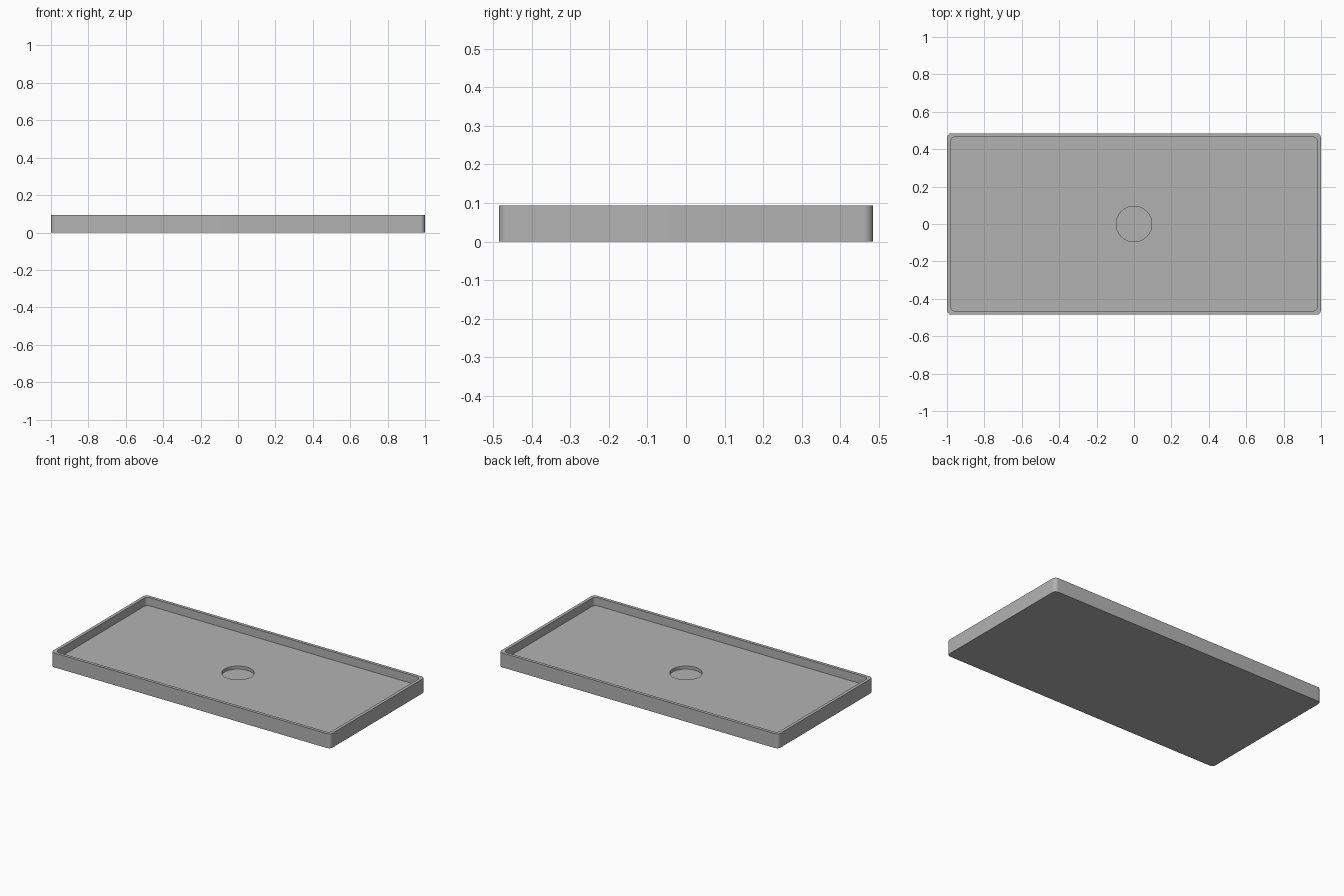
import bpy
import bmesh
from math import cos, sin, pi, radians

cube = bpy.data.objects.get("Cube")
if cube:
    bpy.data.objects.remove(cube, do_unlink=True)

HALF_X, HALF_Y, HEIGHT = 1.0, 0.485, 0.093
WALL, FLOOR, RECESS = 0.02, 0.04, 0.02
CORNER, HOLE_RADIUS = 0.025, 0.095
STEPS = 12  # points per quarter turn

grey = bpy.data.materials.new("plain grey")
grey.use_nodes = True
grey.diffuse_color = (0.45, 0.45, 0.45, 1)
grey.node_tree.nodes["Principled BSDF"].inputs["Base Color"].default_value = grey.diffuse_color


def rounded_loop(bm, half_x, half_y, radius, z):
    """Ring of vertices around a rounded rectangle."""
    ring = []
    for quarter, (sx, sy) in enumerate([(1, 1), (-1, 1), (-1, -1), (1, -1)]):
        for i in range(STEPS):
            a = (quarter + i / (STEPS - 1)) * pi / 2
            ring.append(bm.verts.new((sx * (half_x - radius) + radius * cos(a),
                                      sy * (half_y - radius) + radius * sin(a), z)))
    return ring


def circle_loop(bm, radius, z):
    """Ring with as many vertices as a rounded rectangle."""
    count = 4 * STEPS
    angles = [(i + 0.5) * 2 * pi / count for i in range(count)]
    return [bm.verts.new((radius * cos(a), radius * sin(a), z)) for a in angles]


bm = bmesh.new()
inner = (HALF_X - WALL, HALF_Y - WALL, CORNER)
rings = [
    rounded_loop(bm, HALF_X, HALF_Y, CORNER, 0),       # outer wall, bottom
    rounded_loop(bm, HALF_X, HALF_Y, CORNER, HEIGHT),  # outer wall, top
    rounded_loop(bm, *inner, HEIGHT),                  # rim, inside edge
    rounded_loop(bm, *inner, FLOOR),                   # floor edge
    circle_loop(bm, HOLE_RADIUS, FLOOR),               # recess edge
    circle_loop(bm, HOLE_RADIUS, RECESS),              # recess bottom
]

# Underside, walls, rim, floor and recess as one closed skin
bm.faces.new(list(reversed(rings[0])))
for low, high in zip(rings, rings[1:]):
    for i in range(len(low)):
        j = (i + 1) % len(low)
        bm.faces.new((low[i], low[j], high[j], high[i]))
bm.faces.new(rings[-1])
bmesh.ops.recalc_face_normals(bm, faces=bm.faces)

mesh = bpy.data.meshes.new("tray")
bm.to_mesh(mesh)
bm.free()
mesh.materials.append(grey)
tray = bpy.data.objects.new("tray", mesh)
bpy.context.collection.objects.link(tray)

bpy.context.view_layer.objects.active = tray
tray.select_set(True)
bpy.ops.object.shade_smooth_by_angle(angle=radians(30))
